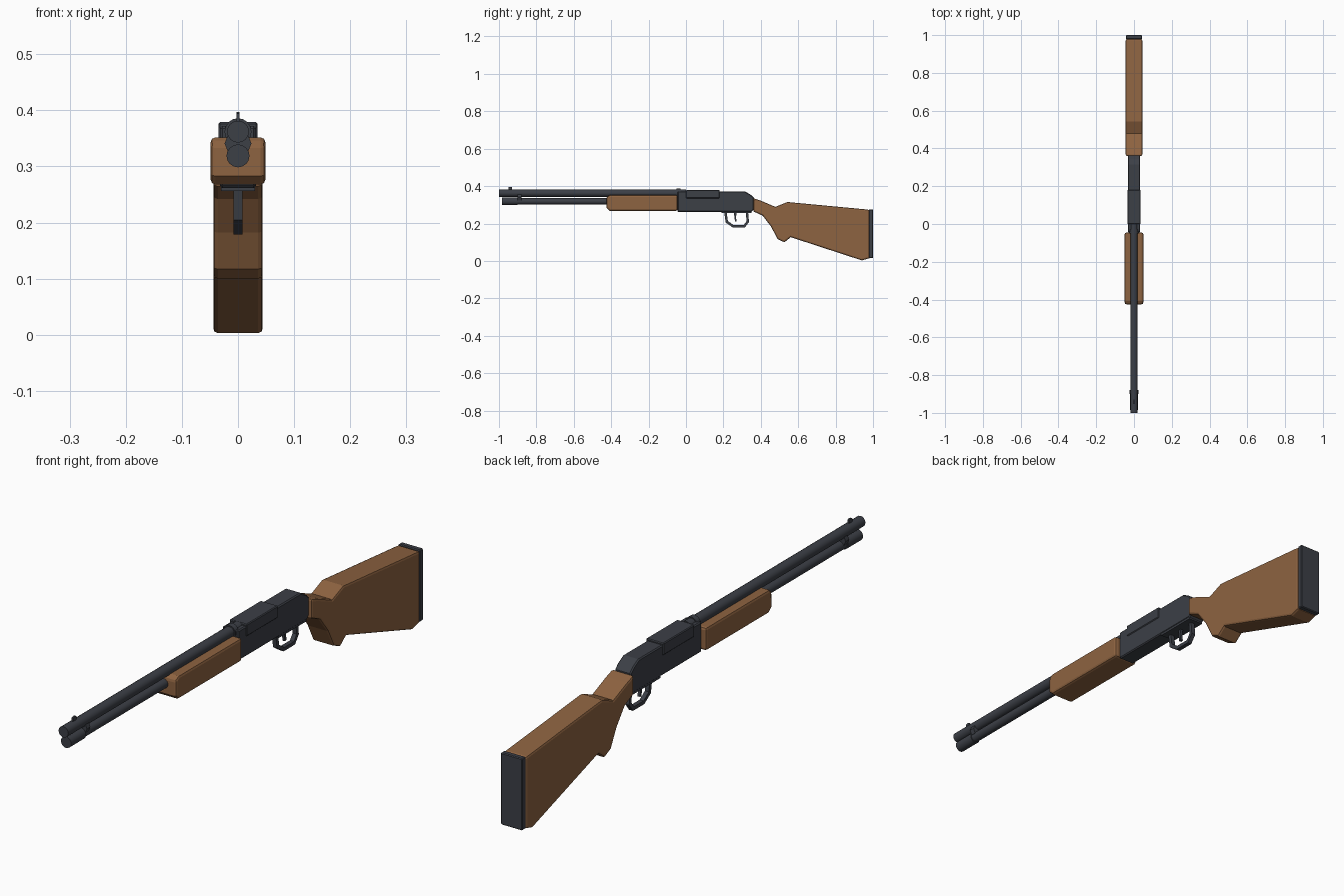
import bpy, bmesh, math

if "Cube" in bpy.data.objects:
    bpy.data.objects.remove(bpy.data.objects["Cube"])


def material(name, rgb):
    m = bpy.data.materials.new(name)
    m.diffuse_color = (*rgb, 1)
    m.use_nodes = True
    m.node_tree.nodes["Principled BSDF"].inputs["Base Color"].default_value = m.diffuse_color
    return m


WOOD = material("wood", (0.27, 0.125, 0.052))
METAL = material("metal", (0.045, 0.05, 0.062))


def finish(obj, mat, bevel=0, segments=1, angle=55):
    obj.data.materials.append(mat)
    if bevel:
        b = obj.modifiers.new("bevel", 'BEVEL')
        b.width, b.segments = bevel, segments
        b.limit_method, b.angle_limit = 'ANGLE', math.radians(angle)
    return obj


def profile(name, pts, half, mat, bevel=0, segments=1, angle=55):
    """Extrude a (y, z) outline symmetrically along x."""
    bm = bmesh.new()
    face = bm.faces.new([bm.verts.new((-half, y, z)) for y, z in pts])
    ext = bmesh.ops.extrude_face_region(bm, geom=[face])["geom"]
    bmesh.ops.translate(bm, vec=(2 * half, 0, 0),
                        verts=[v for v in ext if isinstance(v, bmesh.types.BMVert)])
    bmesh.ops.recalc_face_normals(bm, faces=bm.faces)
    me = bpy.data.meshes.new(name)
    bm.to_mesh(me)
    bm.free()
    obj = bpy.data.objects.new(name, me)
    bpy.context.collection.objects.link(obj)
    return finish(obj, mat, bevel, segments, angle)


def box(name, half, y0, y1, z0, z1, mat, bevel=0):
    return profile(name, [(y0, z0), (y1, z0), (y1, z1), (y0, z1)], half, mat, bevel)


def tube(name, r, y0, y1, z, sides=16):
    bpy.ops.mesh.primitive_cylinder_add(vertices=sides, radius=r, depth=y1 - y0,
                                        location=(0, (y0 + y1) / 2, z),
                                        rotation=(math.pi / 2, 0, 0))
    obj = bpy.context.object
    obj.name = name
    bpy.ops.object.shade_smooth_by_angle(angle=math.radians(35))
    return finish(obj, METAL)


# Barrel, magazine tube and their fittings
tube("barrel", 0.0195, -1.0, 0.0, 0.362)
tube("barrel_collar", 0.024, -0.05, -0.03, 0.362)
tube("magazine_tube", 0.017, -0.91, -0.04, 0.319)
tube("magazine_cap", 0.0205, -0.985, -0.9, 0.319)
tube("barrel_clamp", 0.024, -0.9, -0.88, 0.341, 8)
profile("front_sight", [(-0.95, 0.375), (-0.93, 0.375), (-0.93, 0.394), (-0.938, 0.397),
                        (-0.948, 0.394)], 0.003, METAL)

# Wooden fore-end
profile("fore_end", [(-0.425, 0.283), (-0.408, 0.268), (-0.045, 0.268), (-0.045, 0.352),
                     (-0.408, 0.352), (-0.425, 0.342)], 0.049, WOOD, 0.009, 2)

# Receiver body and raised cover
profile("receiver", [(-0.045, 0.262), (0.35, 0.262), (0.363, 0.275), (0.363, 0.338),
                     (0.345, 0.355), (0.315, 0.372), (-0.045, 0.372)],
        0.032, METAL, 0.004)
box("receiver_cover", 0.035, 0.0, 0.18, 0.335, 0.379, METAL, 0.003)
box("trigger_plate", 0.03, 0.19, 0.35, 0.256, 0.266, METAL)

# Trigger guard: outer path followed by the inner path reversed
outer = [(0.204, 0.262), (0.212, 0.205), (0.25, 0.179), (0.315, 0.179), (0.337, 0.208), (0.332, 0.262)]
inner = [(0.217, 0.262), (0.224, 0.213), (0.254, 0.192), (0.309, 0.192), (0.324, 0.213), (0.319, 0.262)]
profile("trigger_guard", outer + inner[::-1], 0.008, METAL)
profile("trigger", [(0.256, 0.262), (0.259, 0.235), (0.262, 0.21), (0.271, 0.212),
                    (0.267, 0.235), (0.272, 0.262)], 0.005, METAL)

# Shoulder stock with pistol grip, and butt pad
profile("stock", [(0.36, 0.336), (0.4, 0.322), (0.478, 0.289), (0.542, 0.315), (0.98, 0.274),
                  (0.98, 0.014), (0.94, 0.003), (0.56, 0.127), (0.526, 0.1), (0.489, 0.117),
                  (0.456, 0.182), (0.41, 0.242), (0.36, 0.265)], 0.044, WOOD, 0.008, 2, 75)
box("butt_pad", 0.043, 0.979, 1.0, 0.015, 0.276, METAL, 0.003)
